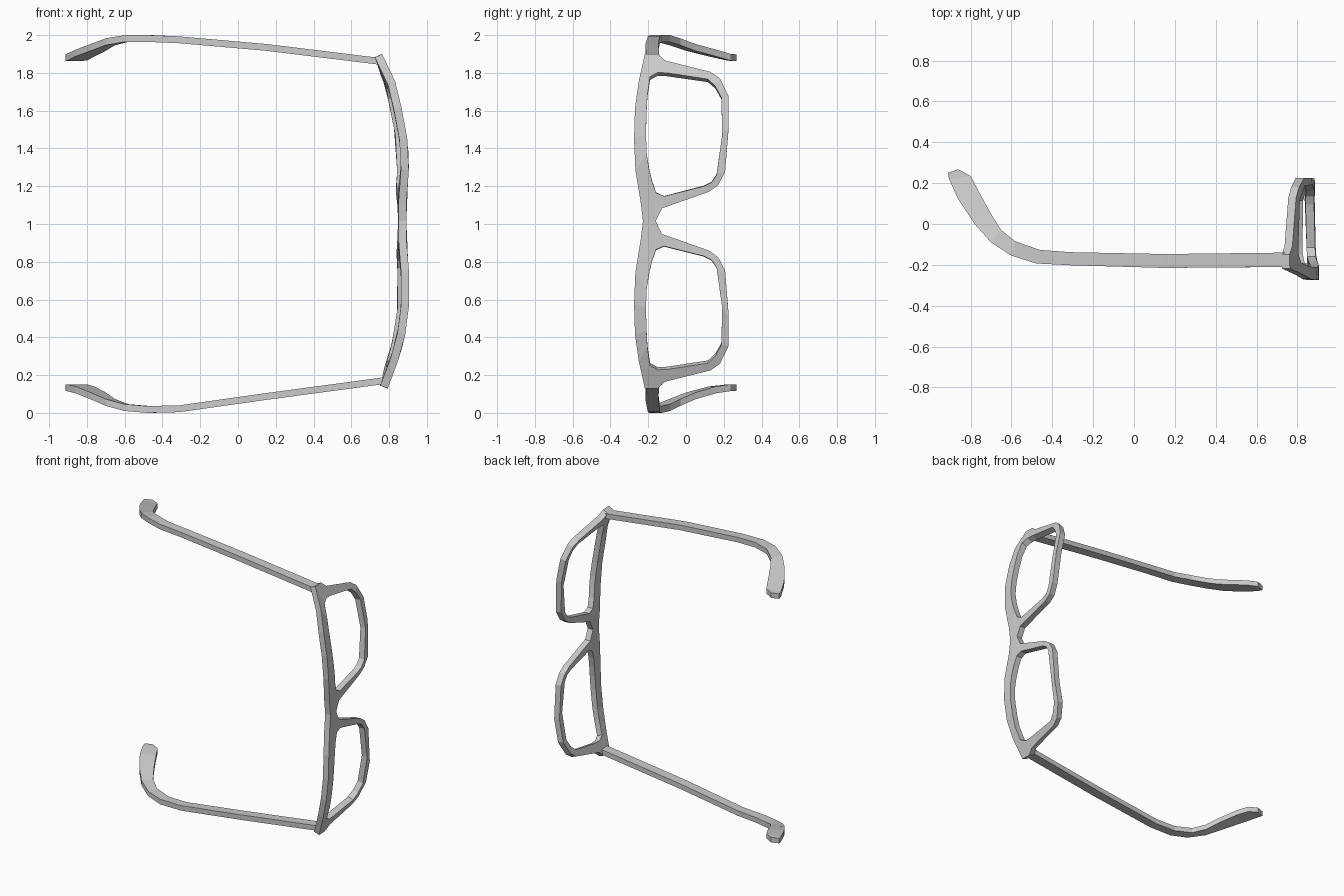
import bpy, bmesh
from mathutils import Vector

if "Cube" in bpy.data.objects:
    bpy.data.objects.remove(bpy.data.objects["Cube"])

MID = 1.015          # height of the bridge, mirror line of the two rims
THICK = 0.042        # depth of the rims
ARM = 0.036          # thickness of the arms


def finish(bm, name):
    bmesh.ops.remove_doubles(bm, verts=bm.verts, dist=0.0005)
    bmesh.ops.recalc_face_normals(bm, faces=bm.faces)
    mesh = bpy.data.meshes.new(name)
    bm.to_mesh(mesh)
    bm.free()
    obj = bpy.data.objects.new(name, mesh)
    bpy.context.collection.objects.link(obj)
    return obj


# Wrap curve of the lens front: (z, x)
WRAP = [(0.13, 0.795), (0.33, 0.868), (0.50, 0.903), (0.68, 0.91), (0.92, 0.893),
        (1.17, 0.893), (1.34, 0.91), (1.50, 0.89), (1.74, 0.84), (1.90, 0.765)]


def wrap_x(z):
    for (z0, x0), (z1, x1) in zip(WRAP, WRAP[1:]):
        if z <= z1:
            break
    return x0 + (x1 - x0) * (z - z0) / (z1 - z0)


def front_and_back(y, z):
    """Point on the front surface and the one behind it, along the wrap normal."""
    x = wrap_x(z) - 0.02 * (y + 0.27) / 0.5
    slope = (wrap_x(z + 0.05) - wrap_x(z - 0.05)) / 0.1
    n = Vector((-1, 0, slope)).normalized() * THICK
    p = Vector((x, y, z))
    return p, p + n


# Rim stations: outer (y, distance from bridge), inner (y, distance)
RIM = [(-.228, 0, -.180, .21), (-.24, .10, -.196, .28), (-.268, .27, -.208, .36),
       (-.275, .44, -.212, .46), (-.27, .60, -.209, .58), (-.25, .74, -.204, .67),
       (-.218, .885, -.19, .765), (-.15, .885, -.15, .787), (-.11, .85, -.10, .785),
       (.13, .79, .116, .752), (.18, .755, .155, .715), (.226, .66, .187, .655),
       (.226, .50, .192, .46), (.207, .26, .162, .245), (.17, .19, .135, .205),
       (.12, .155, .095, .185), (-.127, .068, -.116, .132), (-.16, 0, -.158, .15)]

# Front frame: two mirrored rims joined at the bridge
bm = bmesh.new()
for side in (1, -1):
    rings = []
    for yo, do, yi, di in RIM:
        of, ob = front_and_back(yo, MID + side * do)
        nf, nb = front_and_back(yi, MID + side * di)
        rings.append([bm.verts.new(p) for p in (of, nf, nb, ob)])
    for i, a in enumerate(rings):
        b = rings[(i + 1) % len(rings)]
        for k in range(4):
            if i == len(rings) - 1 and k == 3:
                continue            # open seam where the rims meet
            m = (k + 1) % 4
            bm.faces.new((a[k], a[m], b[m], b[k]))
finish(bm, "front_frame")

# Arm stations: lower-edge x, y, upper-edge x, y, z of each arm
ARMS = [(.745, -.21, .745, -.14, 1.862, .172), (.15, -.215, .15, -.147, 1.935, .087),
        (-.31, -.202, -.31, -.138, 1.975, .022), (-.48, -.193, -.46, -.127, 1.982, .018),
        (-.60, -.155, -.58, -.085, 1.982, .028), (-.70, -.09, -.65, -.03, 1.965, .055),
        (-.78, .0, -.70, .05, 1.935, .09), (-.86, .12, -.76, .16, 1.905, .122),
        (-.905, .22, -.80, .235, 1.883, .133), (-.912, .25, -.86, .268, 1.88, .133)]


def make_arm(name, zi, hinge_shift):
    bm = bmesh.new()
    prev = None
    for i, s in enumerate(ARMS):
        dx = hinge_shift if i == 0 else 0
        z, h = s[zi], ARM / 2
        ring = [bm.verts.new(p) for p in (
            (s[0] + dx, s[1], z - h), (s[2] + dx, s[3], z - h),
            (s[2] + dx, s[3], z + h), (s[0] + dx, s[1], z + h))]
        if prev:
            for k in range(4):
                m = (k + 1) % 4
                bm.faces.new((prev[k], prev[m], ring[m], ring[k]))
        else:
            bm.faces.new(ring)
        prev = ring
    bm.faces.new(prev)
    finish(bm, name)


# Side arms with hooked ear ends
make_arm("upper_arm", 4, 0.0)
make_arm("lower_arm", 5, 0.04)
